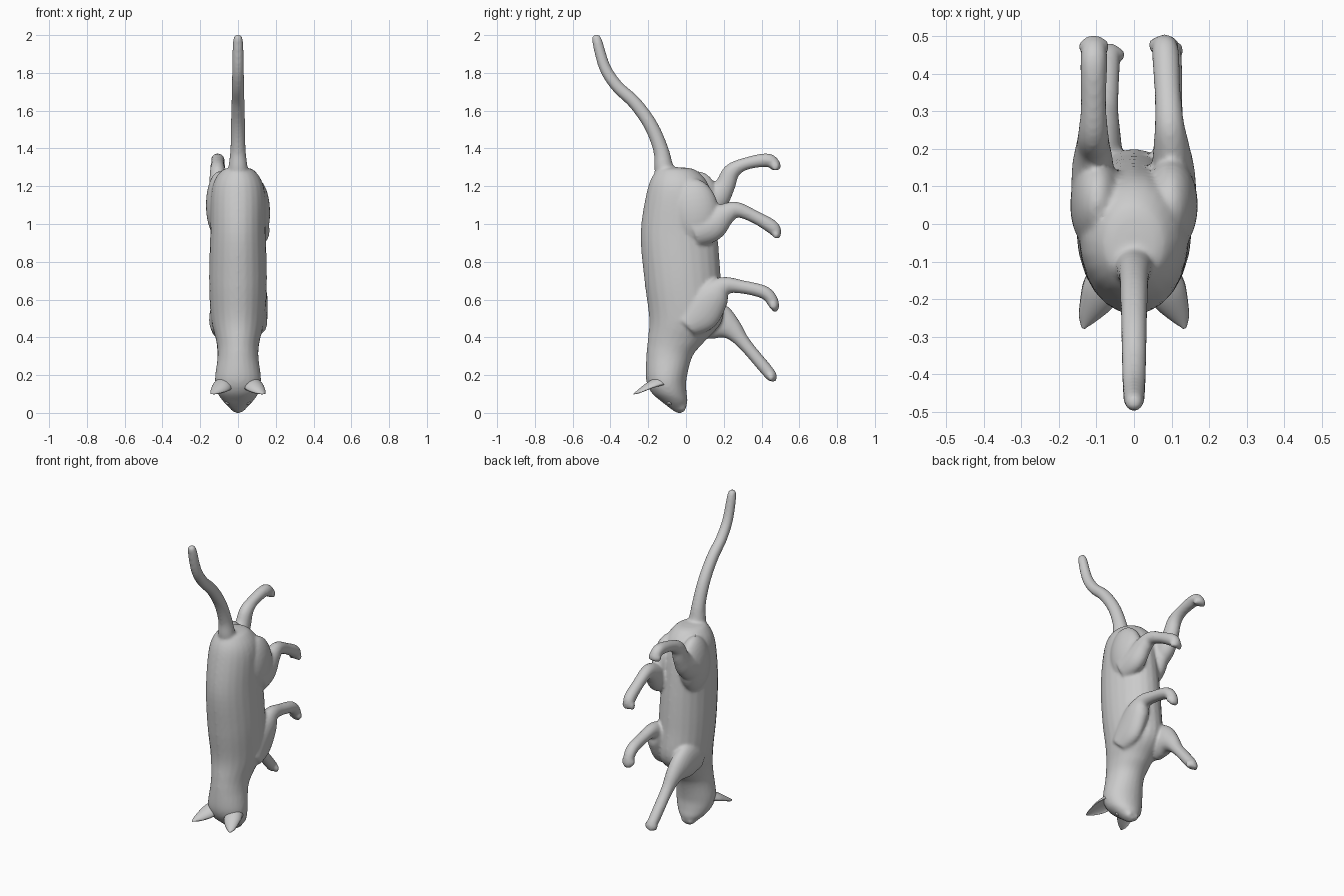
import bpy, math
from mathutils import Vector

if "Cube" in bpy.data.objects:
    bpy.data.objects.remove(bpy.data.objects["Cube"])

SEG = 24
X = Vector((1, 0, 0))


def spline(rows, steps=6):
    """Catmull-Rom interpolation of rows of numbers."""
    out = []
    last = len(rows) - 1
    for i in range(last):
        p = [rows[max(0, min(last, i + k))] for k in range(-1, 3)]
        for s in range(steps):
            t = s / steps
            out.append([b + ((c - a) * t + (2 * a - 5 * b + 4 * c - d) * t * t
                        + (3 * b - a - 3 * c + d) * t ** 3) / 2 for a, b, c, d in zip(*p)])
    out.append(list(rows[-1]))
    return out


def loft(name, rows, level=False, hollow=False):
    """Skin elliptical sections; each row is x, y, z, radius across x, radius in side plane."""
    pts = spline(rows)
    verts, faces = [], []
    for i, (x, y, z, rx, rn) in enumerate(pts):
        a, b = pts[max(0, i - 1)], pts[min(len(pts) - 1, i + 1)]
        t = Vector((0, 0, -1)) if level else (Vector(b[:3]) - Vector(a[:3])).normalized()
        n = t.cross(X).normalized()
        side = n.cross(t)
        for k in range(SEG):
            ang = math.tau * k / SEG
            s = math.sin(ang)
            if hollow and s < 0:
                s *= -0.25
            verts.append(Vector((x, y, z)) + side * math.cos(ang) * max(rx, .003) + n * s * max(rn, .003))
    for i in range(len(pts) - 1):
        for k in range(SEG):
            j = (k + 1) % SEG
            faces.append((i * SEG + k, i * SEG + j, (i + 1) * SEG + j, (i + 1) * SEG + k))
    faces.append(tuple(reversed(range(SEG))))
    faces.append(tuple(range(len(verts) - SEG, len(verts))))
    me = bpy.data.meshes.new(name)
    me.from_pydata(verts, [], faces)
    me.shade_smooth()
    ob = bpy.data.objects.new(name, me)
    bpy.context.collection.objects.link(ob)
    return ob


def ball(name, loc, size, tilt=0):
    bpy.ops.mesh.primitive_uv_sphere_add(segments=24, ring_count=16, radius=1, location=loc,
                                         rotation=(tilt, 0, 0))
    ob = bpy.context.object
    ob.name = name
    ob.scale = size
    ob.data.shade_smooth()
    return ob


parts = []

# Torso, neck and head: z, back y, belly y, half width
torso = [(1.3, -.12, -.02, .03), (1.28, -.16, .06, .09), (1.18, -.205, .13, .14),
         (.95, -.24, .165, .147), (.7, -.22, .185, .153), (.5, -.195, .195, .143),
         (.38, -.203, .1, .115), (.3, -.21, .035, .108), (.18, -.212, .003, .122),
         (.11, -.185, .003, .11), (.06, -.13, .008, .078), (.01, -.065, -.007, .026), (0, -.045, -.022, .01)]
body = loft("body", [(0, (a + b) / 2, z, w, (b - a) / 2) for z, a, b, w in torso], level=True)
parts.append(body)

# Tail: y, z, radius
tail = [(-.08, 1.2, .06), (-.115, 1.29, .052), (-.132, 1.39, .041), (-.185, 1.52, .037), (-.27, 1.64, .035),
        (-.365, 1.73, .033), (-.43, 1.83, .031), (-.472, 1.975, .026), (-.478, 2.003, .008)]
parts.append(loft("tail", [(0, y, z, r, r) for y, z, r in tail]))

# Haunches
for s, label, z in ((1, "right", 1.06), (-1, "left", 1.1)):
    parts.append(ball("haunch_" + label, (s * .097, .05, z), (.073, .125, .18), s * .1))


def leg(name, hip_x, paw_x, rows):
    """Leg from hip to paw, rows are y, z, radius; four toes at the end."""
    n = len(rows) - 1
    full = [(hip_x + (paw_x - hip_x) * i / n, y, z, min(.018 + r / 2, .058), r)
            for i, (y, z, r) in enumerate(rows)]
    parts.append(loft(name, full))
    x, y, z = full[-2][:3]
    for k in (-1.5, -.5, .5, 1.5):
        parts.append(ball(name + "_toe", (x + k * .019, y - abs(k) * .004, z), (.012, .019, .023)))


leg("hind_leg_right", .11, .073, [(.04, .96, .08), (.13, .99, .085), (.205, 1.05, .06), (.27, 1.075, .042),
                                  (.36, 1.04, .034), (.455, .985, .037), (.482, .945, .025), (.49, .93, .01)])
leg("hind_leg_left", -.11, -.106, [(.06, 1.08, .08), (.15, 1.13, .075), (.205, 1.2, .055), (.24, 1.275, .045),
                                   (.31, 1.317, .033), (.43, 1.338, .036), (.478, 1.305, .028), (.49, 1.288, .01)])
leg("front_leg_right", .1, .09, [(0, .46, .07), (.07, .53, .11), (.145, .62, .09), (.205, .672, .05),
                                 (.29, .668, .036), (.42, .635, .035), (.467, .57, .028), (.47, .535, .01)])
leg("front_leg_left", -.1, -.06, [(.02, .48, .07), (.1, .5, .11), (.18, .48, .095), (.245, .44, .058),
                                  (.31, .365, .036), (.42, .235, .033), (.456, .19, .028), (.47, .17, .01)])

# Muzzle
for s in (-1, 1):
    parts.append(ball("muzzle", (s * .02, -.025, .034), (.026, .027, .027)))

# Fuse everything into one smooth skin
bpy.ops.object.select_all(action='DESELECT')
for p in parts:
    p.select_set(True)
bpy.context.view_layer.objects.active = body
bpy.ops.object.join()
body.name = "cat_body"
fuse = body.modifiers.new("fuse", 'REMESH')
fuse.mode = 'VOXEL'
fuse.voxel_size = .009
fuse.use_smooth_shade = True
soften = body.modifiers.new("soften", 'SMOOTH')
soften.iterations = 6

# Ears, hollow on the forward side, and eyes
for s, label in ((1, "right"), (-1, "left")):
    loft("ear_" + label, [(s * .07, -.13, .145, .05, .05), (s * .09, -.185, .128, .052, .04),
                          (s * .122, -.245, .105, .027, .02), (s * .135, -.277, .098, .005, .005)], hollow=True)
    ball("eye_" + label, (s * .05, -.085, .056), (.018, .016, .013))

# Nose
ball("nose", (0, -.034, .009), (.011, .012, .009))
